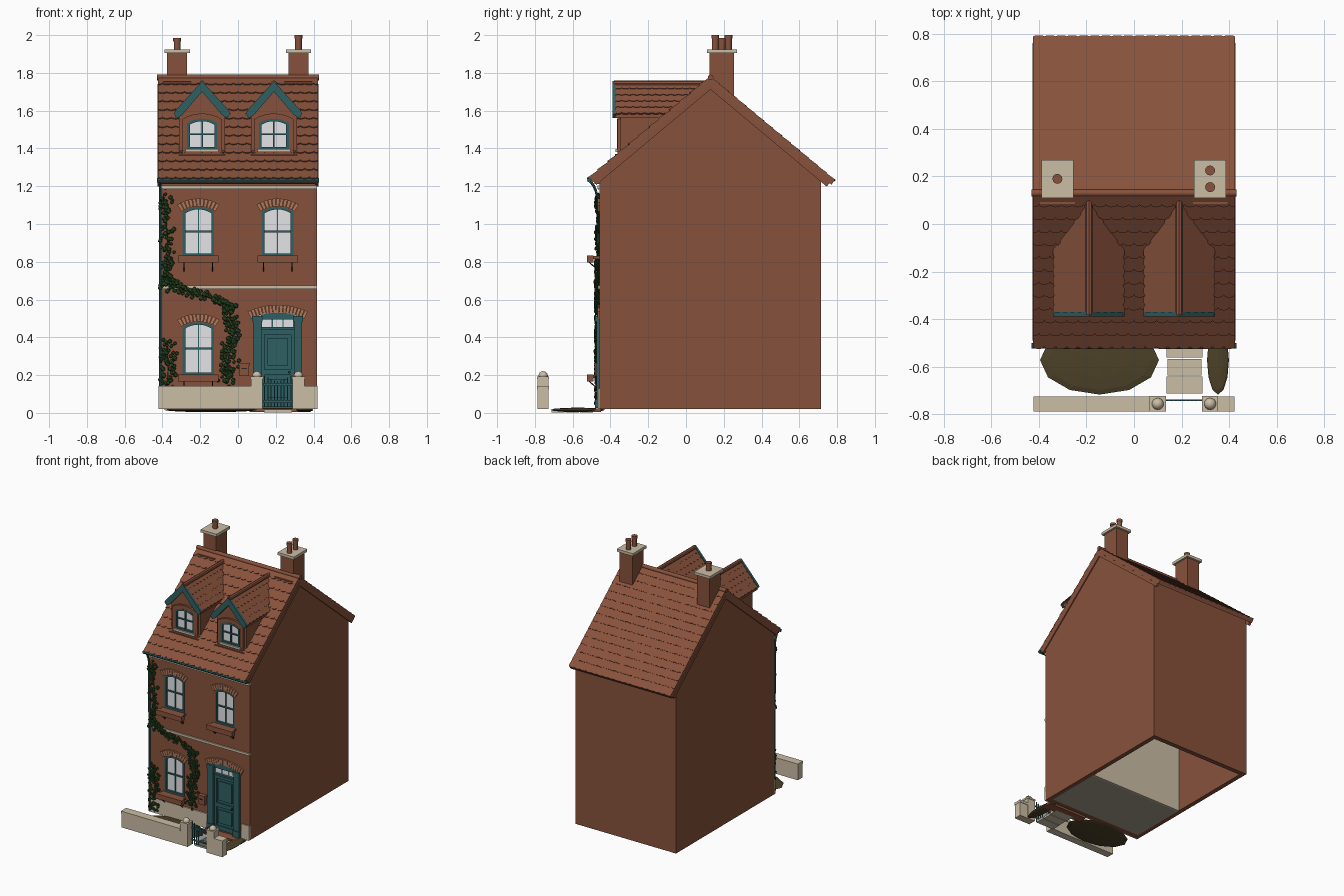
import bpy, bmesh, math, random
from mathutils import Vector

if "Cube" in bpy.data.objects:
    bpy.data.objects.remove(bpy.data.objects["Cube"])
random.seed(4)

COLOURS = {
    "brick_red": (.243, .083, .044), "roof_terracotta": (.246, .084, .045),
    "pale_stone": (.60, .51, .375), "teal_paint": (.028, .115, .125),
    "glass_white": (.80, .80, .82), "ivy_green": (.014, .047, .011),
    "garden_soil": (.072, .053, .021), "arch_brick": (.43, .185, .10),
    "floor_grey": (.38, .34, .27), "dark_iron": (.021, .017, .015)}
MATS = {}
for key, c in COLOURS.items():
    MATS[key] = bpy.data.materials.new(key)
    MATS[key].diffuse_color = (*c, 1)
BRICK, ROOF, STONE, TEAL, GLASS, IVY, SOIL, ARCH, FLOOR, IRON = COLOURS


def finish(name, bm, mat, smooth=False):
    bmesh.ops.recalc_face_normals(bm, faces=bm.faces)
    me = bpy.data.meshes.new(name)
    for f in bm.faces:
        f.smooth = smooth
    bm.to_mesh(me)
    bm.free()
    me.materials.append(MATS[mat])
    ob = bpy.data.objects.new(name, me)
    bpy.context.collection.objects.link(ob)
    if smooth:
        bpy.ops.object.select_all(action='DESELECT')
        ob.select_set(True)
        bpy.context.view_layer.objects.active = ob
        bpy.ops.object.shade_smooth_by_angle(angle=math.radians(40))
    return ob


def add_prism(bm, pts, axis, a, b):
    at = (lambda u, v, w: (u, w, v)) if axis == 'y' else (lambda u, v, w: (w, u, v))
    lo = [bm.verts.new(at(u, v, a)) for u, v in pts]
    hi = [bm.verts.new(at(u, v, b)) for u, v in pts]
    bm.faces.new(lo)
    bm.faces.new(hi)
    for i in range(len(pts)):
        j = (i + 1) % len(pts)
        bm.faces.new((lo[i], lo[j], hi[j], hi[i]))


def prism(name, pts, axis, a, b, mat):
    bm = bmesh.new()
    add_prism(bm, pts, axis, a, b)
    return finish(name, bm, mat)


def boxes(name, mat, *dims):
    bm = bmesh.new()
    for x0, x1, y0, y1, z0, z1 in dims:
        add_prism(bm, [(x0, z0), (x1, z0), (x1, z1), (x0, z1)], 'y', y0, y1)
    return finish(name, bm, mat)


def rods(name, mat, r, *paths, segs=8):
    bm = bmesh.new()
    for path in paths:
        for p, q in zip(path, path[1:]):
            p, q = Vector(p), Vector(q)
            m = (q - p).to_track_quat('Z', 'Y').to_matrix().to_4x4()
            m.translation = (p + q) / 2
            bmesh.ops.create_cone(bm, cap_ends=True, segments=segs, radius1=r,
                                  radius2=r, depth=(q - p).length, matrix=m)
    return finish(name, bm, mat, True)


def arched(cx, w, z0, z1, rise, n=8):
    h = w / 2
    R = (h * h + rise * rise) / (2 * rise)
    pts = [(cx - h, z0), (cx + h, z0)]
    for i in range(n + 1):
        x = h - w * i / n
        pts.append((cx + x, z1 - R + math.sqrt(R * R - x * x)))
    return pts


def frame(name, outer, inner, y0, y1, mat):
    bm = bmesh.new()
    loops = [[bm.verts.new((x, y, z)) for x, z in p]
             for p, y in ((outer, y0), (inner, y0), (inner, y1), (outer, y1))]
    n = len(outer)
    for k in range(4):
        A, B = loops[k], loops[(k + 1) % 4]
        for i in range(n):
            j = (i + 1) % n
            bm.faces.new((A[i], A[j], B[j], B[i]))
    return finish(name, bm, mat)


def brick_arch(name, cx, w, z1, rise, depth, n):
    h = w / 2
    R = (h * h + rise * rise) / (2 * rise)
    top = math.asin(h / R)
    bm = bmesh.new()
    for i in range(n):
        a0 = -top + 2 * top * (i + .06) / n
        a1 = -top + 2 * top * (i + .94) / n
        pts = [(cx + r * math.sin(a), z1 - R + r * math.cos(a))
               for r, a in ((R, a0), (R, a1), (R + depth, a1), (R + depth, a0))]
        add_prism(bm, pts, 'y', -.468, -.45)
    return finish(name, bm, ARCH)


def tiles(name, O, U, V, rows, cols, lift=.009, scallop=.2):
    # overlapping courses with rounded lower edges
    O, U, V = Vector(O), Vector(U), Vector(V)
    N = U.cross(V).normalized()
    if N.z < 0:
        N = -N
    bm = bmesh.new()
    for r in range(rows):
        for c in range(-(r % 2), cols):
            s = c + .5 * (r % 2)
            pts = [(s + .5 - .5 * math.cos(math.pi * k / 6),
                    r + scallop * (1 - math.sin(math.pi * k / 6))) for k in range(7)]
            top = min(r + 1.3, rows)
            pts += [(s + 1, top), (s, top)]
            up, dn = [], []
            for u, v in pts:
                p = O + U * min(max(u / cols, 0), 1) + V * (v / rows)
                up.append(bm.verts.new(p + N * lift * max(.05, 1 - .7 * (v - r))))
                dn.append(bm.verts.new(p - N * .004))
            bm.faces.new(up)
            for i in range(len(pts)):
                j = (i + 1) % len(pts)
                bm.faces.new((up[i], up[j], dn[j], dn[i]))
    return finish(name, bm, ROOF)


# house shell, open underneath
gable = [(-.457, .02), (.716, .02), (.716, 1.26), (.13, 1.75), (-.457, 1.26)]
for side, s in (("left", -1), ("right", 1)):
    prism(side + "_gable_wall", gable, 'x', s * .385, s * .418, BRICK)
boxes("back_wall", BRICK, (-.4, .4, .68, .7155, .02, 1.26))
front = boxes("front_wall", BRICK, (-.4, .4, -.4565, -.417, .02, 1.25))
boxes("room_floor", FLOOR, (-.385, .385, -.417, .01, .02, .035))
boxes("room_partition", STONE, (-.385, .385, .01, .025, .02, 1.25))

# windows: centre, sill height, crown height
WINDOWS = [(-.21, .83, 1.09), (.21, .83, 1.09), (-.21, .20, .48)]
openings = [arched(x, .165, a, b, .025) for x, a, b in WINDOWS]
openings.append(arched(.21, .26, .025, .535, .03))
for pts in openings:
    cutter = prism("opening_cutter", pts, 'y', -.6, -.3, BRICK)
    cutter.hide_render = True
    m = front.modifiers.new("opening", 'BOOLEAN')
    m.object, m.solver = cutter, 'EXACT'
    bpy.context.view_layer.objects.active = front
    bpy.ops.object.modifier_apply(modifier=m.name)
    bpy.data.objects.remove(cutter)


def window(label, x, w, z0, z1, y, rise):
    frame(label + "_frame", arched(x, w, z0, z1, rise),
          arched(x, w - .028, z0 + .014, z1 - .013, rise * .8), y - .012, y + .02, TEAL)
    prism(label + "_glass", arched(x, w - .02, z0 + .008, z1 - .008, rise * .8),
          'y', y + .004, y + .01, GLASS)


for i, (x, a, b) in enumerate(WINDOWS):
    label = f"window_{i + 1}"
    window(label, x, .165, a, b, -.446, .025)
    mid = (a + b) / 2
    boxes(label + "_bars", TEAL, (x - .003, x + .003, -.448, -.44, a + .01, b - .01),
          (x - .072, x + .072, -.45, -.44, mid - .005, mid + .005))
    brick_arch(label + "_arch", x, .18, b + .003, .027, .042, 11)
    boxes(label + "_flower_box", ROOF, (x - .107, x + .107, -.525, -.49, a - .034, a + .003),
          (x - .095, x + .095, -.492, -.445, a - .014, a))
    rods(label + "_brackets", IRON, .003, *[[(x + d, -.515, a - .03), (x + d, -.46, a - .08),
         (x + d, -.46, a - .02)] for d in (-.075, .075)], segs=6)

# front door with pilasters, panels and fanlight
boxes("door_leaf", TEAL, (.085, .335, -.445, -.43, .025, .512))
boxes("door_pilasters", TEAL, *[b for x in (.102, .318) for b in (
    (x - .022, x + .022, -.475, -.435, .025, .51),
    (x - .027, x + .027, -.482, -.435, .025, .07),
    (x - .027, x + .027, -.482, -.435, .485, .512))])
boxes("door_rails", TEAL, (.122, .298, -.465, -.435, .44, .453),
      (.122, .298, -.465, -.435, .495, .53), (.122, .14, -.455, -.435, .03, .44),
      (.28, .298, -.455, -.435, .03, .44), (.14, .28, -.455, -.435, .415, .44),
      (.14, .28, -.455, -.435, .2, .23), (.14, .28, -.455, -.435, .03, .06),
      (.155, .265, -.453, -.435, .25, .395), (.155, .265, -.453, -.435, .08, .18))
boxes("door_fanlight", GLASS, *[(x - .025, x + .025, -.45, -.443, .455, .494)
                                for x in (.153, .21, .267)])
rods("door_knob", IRON, .007, [(.272, -.47, .215), (.272, -.45, .215)])
brick_arch("door_arch", .21, .285, .53, .032, .042, 17)
boxes("door_step", ROOF, (.06, .385, -.52, -.45, .004, .022))
boxes("mail_box", ROOF, (.008, .058, -.482, -.455, .195, .25), (.003, .063, -.487, -.455, .25, .265))
boxes("mail_slot", IRON, (.018, .048, -.486, -.48, .232, .238))

# stone bands, gutter and downpipe
boxes("stone_bands", STONE, (-.418, .418, -.466, -.45, .657, .674),
      (-.418, .418, -.468, -.45, 1.185, 1.205), (-.418, .07, -.466, -.45, .02, .13),
      (.35, .418, -.466, -.45, .02, .13))
boxes("eaves_board", TEAL, (-.42, .42, -.485, -.45, 1.212, 1.235))
rods("gutter", TEAL, .012, [(-.43, -.512, 1.232), (.43, -.512, 1.232)])
rods("downpipe", TEAL, .007, [(-.411, -.512, 1.23), (-.411, -.49, 1.205), (-.411, -.475, 1.17),
                              (-.411, -.468, 1.12), (-.411, -.466, .03)])

# main roof
prism("roof_slab", [(-.515, 1.238), (.13, 1.776), (.785, 1.23), (.77, 1.208),
                    (.13, 1.738), (-.5, 1.215)], 'x', -.422, .422, ROOF)
tiles("front_roof_tiles", (-.424, -.52, 1.236), (.848, 0, 0), (0, .65, .542), 12, 18)
tiles("back_roof_tiles", (-.424, .79, 1.229), (.848, 0, 0), (0, -.66, .549), 14, 18, .005, .1)
rods("ridge_tiles", ROOF, .015, [(-.43, .13, 1.776), (.43, .13, 1.776)], segs=12)
for s in (-1, 1):
    prism("verge_strip", [(-.49, 1.226), (.13, 1.742), (.76, 1.217), (.745, 1.198),
          (.13, 1.712), (-.475, 1.207)], 'x', s * .41, s * .426, BRICK)

# dormers
for i, x in enumerate((-.19, .19)):
    d = f"dormer_{i + 1}"
    prism(d + "_body", [(x - .122, 1.36), (x + .122, 1.36), (x + .122, 1.6), (x, 1.725),
                        (x - .122, 1.6)], 'y', -.346, .07, BRICK)
    frame(d + "_surround", arched(x, .21, 1.365, 1.585, .03), arched(x, .158, 1.385, 1.557, .022),
          -.362, -.34, BRICK)
    boxes(d + "_apron", BRICK, (x - .122, x + .122, -.375, -.34, 1.352, 1.37))
    boxes(d + "_sill", STONE, (x - .088, x + .088, -.374, -.34, 1.381, 1.397))
    window(d, x, .158, 1.394, 1.557, -.352, .022)
    boxes(d + "_bars", TEAL, (x - .004, x + .004, -.358, -.345, 1.4, 1.55),
          (x - .07, x + .07, -.358, -.345, 1.472, 1.48))
    prism(d + "_roof", [(x - .14, 1.586), (x, 1.742), (x + .14, 1.586), (x + .14, 1.562),
                        (x, 1.718), (x - .14, 1.562)], 'y', -.376, .1, ROOF)
    for s in (-1, 1):
        tiles(d + "_tiles", (x + s * .146, -.38, 1.582), (0, .48, 0), (-s * .146, 0, .163), 5, 12, .006)
        prism(d + "_bargeboard", [(x, 1.756), (x + s * .142, 1.6), (x + s * .15, 1.582),
              (x + s * .132, 1.562), (x + s * .108, 1.575), (x, 1.7)], 'y', -.388, -.37, TEAL)
    rods(d + "_ridge", ROOF, .015, [(x, -.38, 1.745), (x, .105, 1.745)])

# chimneys
for label, x, pots in (("left", -.322, [(.19, 1.985)]), ("right", .32, [(.155, 2.0), (.225, 2.0)])):
    c = label + "_chimney"
    boxes(c + "_stack", BRICK, (x - .053, x + .053, .125, .255, 1.6, 1.905),
          (x - .073, x + .073, .08, .15, 1.6, 1.755))
    boxes(c + "_cap", STONE, (x - .067, x + .067, .11, .27, 1.905, 1.925))
    for y, z in pots:
        rods(c + "_pot", ROOF, .018, [(x, y, 1.92), (x, y, z)], segs=12)
        rods(c + "_pot_rim", ROOF, .021, [(x, y, z - .018), (x, y, z)], segs=12)

# garden wall, gate posts, gate, path and beds
boxes("garden_wall", STONE, *[b for x0, x1 in ((-.42, .07), (.35, .42)) for b in (
    (x0, x1, -.786, -.729, .02, .125), (x0 - .002, x1 + .002, -.789, -.726, .125, .143))])
for x in (.1, .32):
    boxes("gate_post", STONE, (x - .031, x + .031, -.786, -.727, .02, .18),
          (x - .034, x + .034, -.789, -.724, .18, .193))
    bm = bmesh.new()
    bmesh.ops.create_uvsphere(bm, u_segments=14, v_segments=8, radius=.025)
    bmesh.ops.translate(bm, verts=bm.verts, vec=(x, -.756, .196))
    finish("post_ball", bm, STONE, True)
boxes("garden_gate", TEAL, (.132, .288, -.743, -.738, .055, .065), (.132, .288, -.743, -.738, .145, .155),
      *[(.14 + .0175 * k - .003, .14 + .0175 * k + .003, -.744, -.738, .03,
         .165 + .03 * abs(k - 4) / 4) for k in range(9)])
boxes("path_slabs", STONE, *[(.137 + .004 * (k % 2), .287 - .004 * (k % 2), -.712 + k * .075,
                              -.642 + k * .075, .003, .018) for k in range(3)])
for x, rx in ((-.145, .25), (.353, .046)):
    bm = bmesh.new()
    bmesh.ops.create_uvsphere(bm, u_segments=12, v_segments=6, radius=1)
    bmesh.ops.scale(bm, verts=bm.verts, vec=(rx, .145, .012))
    bmesh.ops.translate(bm, verts=bm.verts, vec=(x, -.572, .016))
    finish("garden_bed", bm, SOIL)

# climbing ivy: stems with scattered leaves
STEMS = [([(-.39, .66), (-.37, .8), (-.375, .95), (-.395, 1.16)], .03, 110),
         ([(-.40, .72), (-.3, .66), (-.15, .61), (-.01, .56)], .028, 110),
         ([(-.07, .6), (-.02, .45), (-.05, .3), (-.06, .17)], .038, 130),
         ([(-.385, .04), (-.37, .2), (-.375, .37)], .042, 100)]
bm = bmesh.new()
for path, spread, count in STEMS:
    for _ in range(count):
        t = random.random() * (len(path) - 1)
        k = int(t)
        (x0, z0), (x1, z1) = path[k], path[k + 1]
        new = bmesh.ops.create_icosphere(bm, subdivisions=1, radius=random.uniform(.009, .014))
        p = Vector((max(-.412, x0 + (x1 - x0) * (t - k) + random.gauss(0, spread * .6)),
                    random.uniform(-.482, -.462),
                    max(.05, z0 + (z1 - z0) * (t - k) + random.gauss(0, spread * .5))))
        for v in new['verts']:
            v.co = Vector((v.co.x, v.co.y * .6, v.co.z)) + p
finish("ivy_leaves", bm, IVY)
rods("ivy_stems", IVY, .003, *[[(x, -.46, z) for x, z in p] for p, _, _ in STEMS], segs=6)

for m in bpy.data.materials:
    if m.users and not m.is_grease_pencil:
        m.use_nodes = True
        m.node_tree.nodes["Principled BSDF"].inputs["Base Color"].default_value = m.diffuse_color
